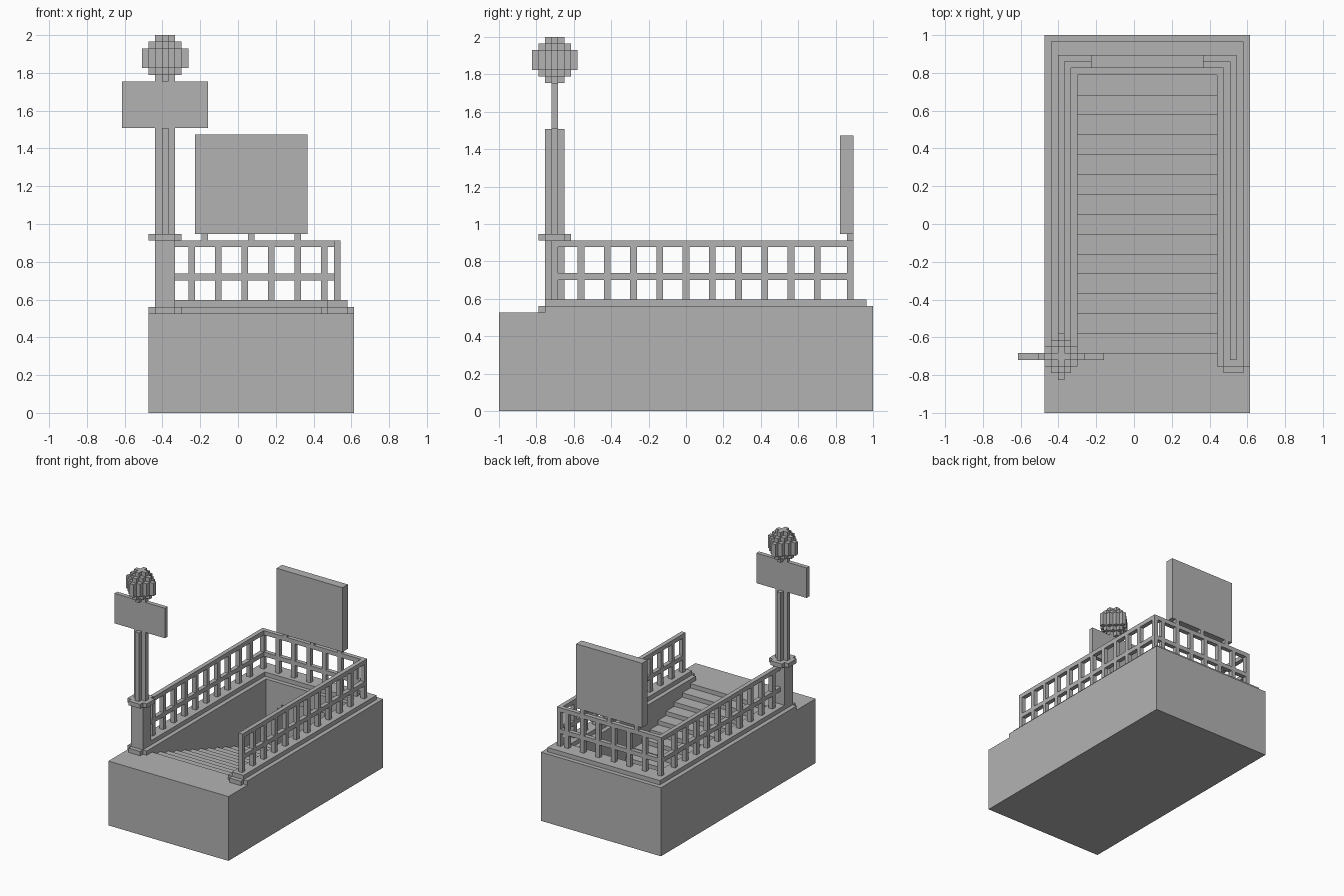
import bpy
import bmesh
from mathutils import Vector

if "Cube" in bpy.data.objects:
    bpy.data.objects.remove(bpy.data.objects["Cube"], do_unlink=True)

# Everything sits on a block grid: x 0..35, y 0..57, z 0..57
UNIT = 2 / 57
ORIGIN = Vector((17.5, 28.5, 0))

grey = bpy.data.materials.new("stone_grey")
grey.use_nodes = True
grey.diffuse_color = (0.45, 0.45, 0.45, 1)
shader = next(n for n in grey.node_tree.nodes if n.type == "BSDF_PRINCIPLED")
shader.inputs["Base Color"].default_value = (0.45, 0.45, 0.45, 1)
shader.inputs["Roughness"].default_value = 0.8


def finish(name, bm):
    bmesh.ops.recalc_face_normals(bm, faces=bm.faces)
    mesh = bpy.data.meshes.new(name)
    bm.to_mesh(mesh)
    bm.free()
    mesh.materials.append(grey)
    obj = bpy.data.objects.new(name, mesh)
    bpy.context.collection.objects.link(obj)
    return obj


def blocks(name, boxes):
    """One object from boxes given as ((x0, x1), (y0, y1), (z0, z1))."""
    bm = bmesh.new()
    for box in boxes:
        low = Vector([r[0] for r in box])
        high = Vector([r[1] for r in box])
        for v in bmesh.ops.create_cube(bm, size=1)["verts"]:
            part = Vector([c + 0.5 for c in v.co])
            v.co = (low + part * (high - low) - ORIGIN) * UNIT
    return finish(name, bm)


def prism(name, outline, x0, x1):
    """Extrude a (y, z) outline from x0 to x1."""
    bm = bmesh.new()
    face = bm.faces.new([bm.verts.new((Vector((x0, y, z)) - ORIGIN) * UNIT)
                         for y, z in outline])
    new = bmesh.ops.extrude_face_region(bm, geom=[face])["geom"]
    bmesh.ops.translate(bm, vec=((x1 - x0) * UNIT, 0, 0),
                        verts=[g for g in new if isinstance(g, bmesh.types.BMVert)])
    return finish(name, bm)


def mirror_x(span):
    """Reflect an x span across the middle of the stairwell."""
    return (39 - span[1], 39 - span[0])


# Base: side walls and the descending flight
GROUND = 15
WELL = (9, 30)
SIDES = [(4, 9), mirror_x((4, 9))]
blocks("side_walls", [(s, (0, 57), (0, GROUND)) for s in SIDES])

outline = [(0, 0), (0, GROUND), (9, GROUND)]
for i in range(14):
    y, z = 9 + 3 * i, GROUND - 1 - i
    outline += [(y, z), (y + 3, z)]
outline.append((51, 0))
prism("stairs", outline, *WELL)

# Back wall with a shallow stepped archway at the foot of the stairs
arch = [((12, 13), 10), ((13, 15), 11), ((15, 24), 12), ((24, 26), 11), ((26, 27), 10)]
wall = [(WELL, (54, 57), (0, GROUND)), (WELL, (51, 54), (0, 1)),
        ((9, 12), (51, 54), (1, GROUND)), ((27, 30), (51, 54), (1, GROUND))]
wall += [(span, (51, 54), (top, GROUND)) for span, top in arch]
blocks("back_wall", wall)

# Kerb in two stepped layers around the opening
lower = [(s, (7, 57), (15, 16)) for s in SIDES]
lower += [(s, (6, 7), (15, 16)) for s in ((5, 8), mirror_x((5, 8)))]
lower.append((WELL, (51, 57), (15, 16)))
blocks("lower_kerb", lower)

upper = [(s, (7, 56), (16, 17)) for s in ((5, 8), mirror_x((5, 8)))]
upper.append(((8, 31), (52, 56), (16, 17)))
blocks("upper_kerb", upper)

# Railings: posts joined by a middle and a top rail
RAILS = [(20, 21), (25, 26)]
POST = (17, 25)


def side_railing(name, x, start):
    boxes = [(x, (start, 54), r) for r in RAILS]
    boxes += [(x, (y, y + 1), POST) for y in [*range(start, 49, 4), 53]]
    blocks(name, boxes)


side_railing("right_railing", (6, 7), 8)
side_railing("left_railing", mirror_x((6, 7)), 8)
blocks("back_railing",
       [((7, 32), (53, 54), r) for r in RAILS]
       + [((x, x + 1), (53, 54), POST) for x in range(10, 31, 4)])

# Large board standing on the back railing
blocks("board_feet", [((x, x + 1), (53, 54), (26, 27)) for x in (12, 19, 26)])
blocks("board", [((11, 28), (52, 54), (27, 42))])

# Lamp post with collar, fluted shaft and sign plate
blocks("lamp_pedestal", [((5, 8), (7, 10), (17, 26))])
blocks("lamp_collar", [((5, 8), (6, 11), (26, 27)),
                       ((4, 9), (7, 10), (26, 27))])
blocks("lamp_shaft", [((6, 7), (7, 10), (27, 43)),
                      ((5, 8), (8, 9), (27, 43))])
blocks("sign_plate", [((0, 13), (8, 9), (43, 50))])

# Lamp globe: upright columns in a diamond, shorter towards the rim
globe = []
for dx in range(-3, 4):
    for dy in range(-3, 4):
        ring = abs(dx) + abs(dy)
        if ring <= 3:
            cut = max(ring - 1, 0)
            globe.append(((6 + dx, 7 + dx), (8 + dy, 9 + dy), (50 + cut, 57 - cut)))
blocks("lamp_globe", globe)
